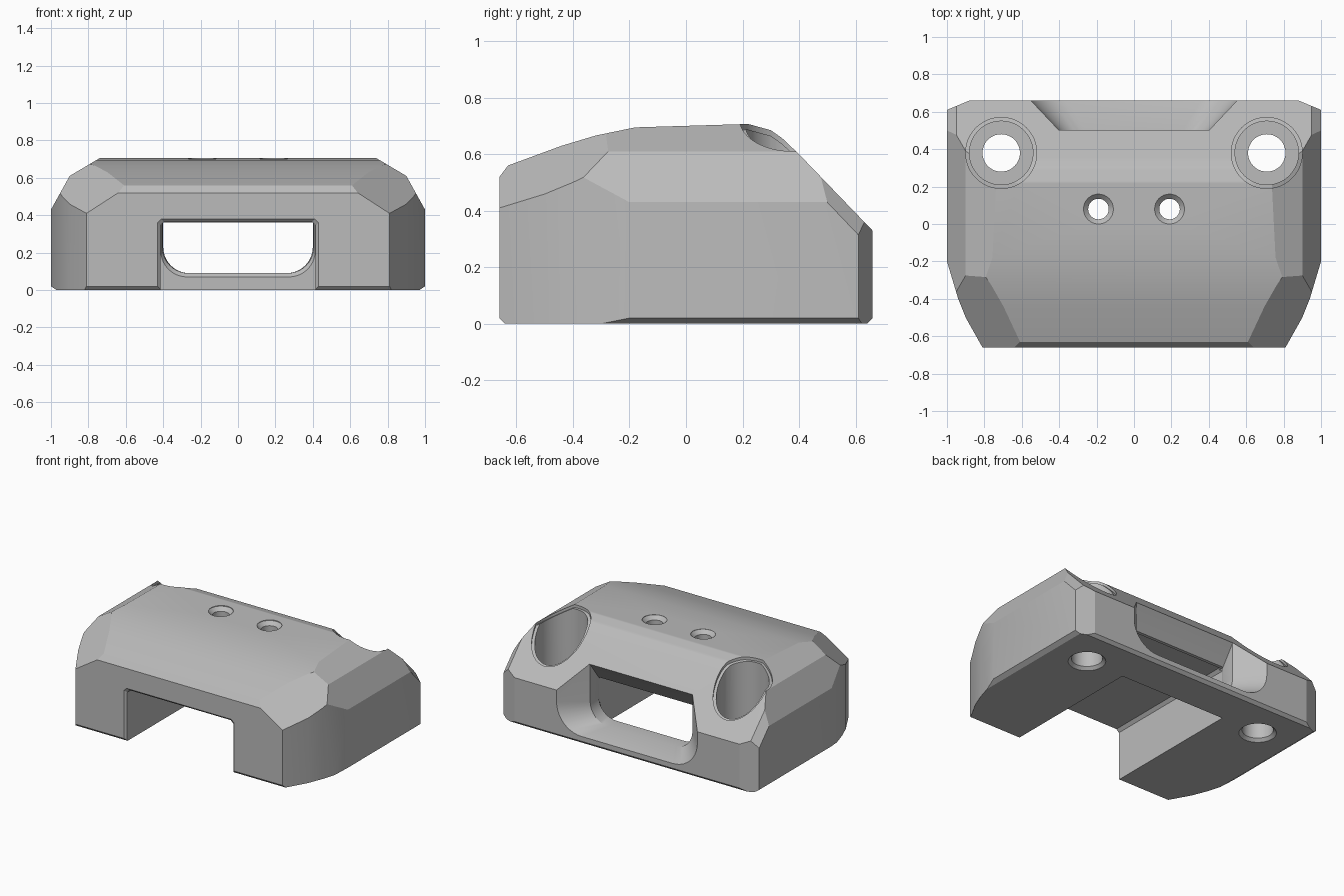
import bpy, bmesh, math
from mathutils import Vector

if "Cube" in bpy.data.objects:
    bpy.data.objects.remove(bpy.data.objects["Cube"], do_unlink=True)

grey = bpy.data.materials.new("plain_grey")
grey.use_nodes = True
colour = (0.5, 0.5, 0.5, 1)
grey.diffuse_color = colour
grey.node_tree.nodes["Principled BSDF"].inputs["Base Color"].default_value = colour


def make_object(name, bm):
    bmesh.ops.recalc_face_normals(bm, faces=bm.faces[:])
    mesh = bpy.data.meshes.new(name)
    bm.to_mesh(mesh)
    bm.free()
    mesh.materials.append(grey)
    obj = bpy.data.objects.new(name, mesh)
    bpy.context.collection.objects.link(obj)
    return obj


def skin(name, rings):
    """Closed solid through rings of equal point count."""
    bm = bmesh.new()
    loops = [[bm.verts.new(p) for p in ring] for ring in rings]
    n = len(loops[0])
    for a, b in zip(loops, loops[1:]):
        for i in range(n):
            j = (i + 1) % n
            bm.faces.new((a[i], a[j], b[j], b[i]))
    bm.faces.new(loops[0])
    bm.faces.new(loops[-1])
    return make_object(name, bm)


def lathe(name, x, y, steps, n=48):
    """Round solid from (radius, height) steps."""
    turn = [2 * math.pi * i / n for i in range(n)]
    return skin(name, [[(x + r * math.cos(a), y + r * math.sin(a), z) for a in turn]
                       for r, z in steps])


def subtract(obj, cutter, keep=False):
    mod = obj.modifiers.new("cut", "BOOLEAN")
    mod.operation = "DIFFERENCE"
    mod.solver = "EXACT"
    mod.object = cutter
    bpy.context.view_layer.update()
    graph = bpy.context.evaluated_depsgraph_get()
    mesh = bpy.data.meshes.new_from_object(obj.evaluated_get(graph))
    obj.modifiers.clear()
    obj.data = mesh
    if not keep:
        bpy.data.objects.remove(cutter, do_unlink=True)


def carve(bm, point, normal):
    """Slice off everything beyond a plane and cap the cut."""
    geom = bm.verts[:] + bm.edges[:] + bm.faces[:]
    bmesh.ops.bisect_plane(bm, geom=geom, dist=1e-5, plane_co=point,
                           plane_no=normal, clear_outer=True)
    rim = [e for e in bm.edges if e.is_boundary]
    if rim:
        bmesh.ops.holes_fill(bm, edges=rim, sides=0)


def carve_outline(bm, points, place, centre, mirror=False):
    """Carve one plane per outline segment, facing away from the centre."""
    for p, q in zip(points, points[1:]):
        normal = Vector((q[1] - p[1], p[0] - q[0]))
        if normal.dot(Vector(p) - Vector(centre)) < 0:
            normal.negate()
        for s in ((1, -1) if mirror else (1,)):
            carve(bm, place(s * p[0], p[1]), place(s * normal.x, normal.y))


def carve_corner(bm, a, b, c):
    a, b, c = Vector(a), Vector(b), Vector(c)
    normal = (b - a).cross(c - a)
    if normal.dot(a - Vector((0, 0, 0.3))) < 0:
        normal.negate()
    for s in (1, -1):
        carve(bm, (s * a.x, a.y, a.z), (s * normal.x, normal.y, normal.z))


# Body: a block carved to side, front and plan outlines
bm = bmesh.new()
bmesh.ops.create_cube(bm, size=3)
side = [(-0.64, 0), (-0.66, 0.02), (-0.66, 0.52), (-0.63, 0.56), (-0.44, 0.63),
        (-0.32, 0.666), (-0.18, 0.695), (0.22, 0.707), (0.3, 0.685), (0.34, 0.657),
        (0.4, 0.6), (0.66, 0.33), (0.66, 0.02), (0.64, 0), (-0.64, 0)]
front = [(0.97, 0), (1, 0.02), (1, 0.43), (0.9, 0.61), (0.74, 0.705)]
plan = [(0.81, -0.66), (0.9, -0.5), (0.94, -0.4), (1, -0.2), (1, 0.61), (0.88, 0.66)]
carve_outline(bm, side, lambda y, z: Vector((0, y, z)), (0, 0.3))
carve_outline(bm, front, lambda x, z: Vector((x, 0, z)), (0, 0.3), True)
carve_outline(bm, plan, lambda x, y: Vector((x, y, 0)), (0, 0), True)
# Front shoulder facets and rear slope edge chamfers
carve_corner(bm, (0.81, -0.66, 0.41), (0.64, -0.66, 0.52), (0.74, -0.37, 0.65))
carve_corner(bm, (1, 0.6, 0.325), (1, 0.5, 0.43), (0.95, 0.62, 0.37))
bmesh.ops.remove_doubles(bm, verts=bm.verts[:], dist=1e-4)
body = make_object("body", bm)

# Shallow rims that follow the top surface around the large bores
lowered = body.copy()
lowered.data = body.data.copy()
bpy.context.collection.objects.link(lowered)
lowered.location.z = -0.02
rims = []
for s in (1, -1):
    rim = lathe("bore_rim", s * 0.71, 0.38, [(0.19, 0.3), (0.19, 0.9)])
    subtract(rim, lowered, keep=True)
    rims.append(rim)
bpy.data.objects.remove(lowered, do_unlink=True)
for rim in rims:
    subtract(body, rim)

# Large stepped bores and small countersunk holes
for s in (1, -1):
    subtract(body, lathe("bore", s * 0.71, 0.38, [
        (0.14, -0.02), (0.1, 0.02), (0.1, 0.2), (0.17, 0.2), (0.17, 0.9)]))
    subtract(body, lathe("small_hole", s * 0.19, 0.08, [
        (0.055, 0.2), (0.055, 0.675), (0.08, 0.7), (0.08, 0.8)], 32))


# Front channel, open underneath, with a chamfered mouth
def channel_ring(y, w, top, c=0.02):
    return [(w, y, -0.1), (w, y, top - c), (w - c, y, top),
            (c - w, y, top), (-w, y, top - c), (-w, y, -0.1)]


subtract(body, skin("channel", [channel_ring(-0.68, 0.45, 0.4), channel_ring(-0.645, 0.415, 0.365),
                                channel_ring(0.38, 0.415, 0.365)]))


# Rear window: round-bottomed slot flaring out through the slope
def slot_ring(y, w, low, top, r):
    arc = [(w - r + r * math.cos(a), low + r - r * math.sin(a))
           for a in [math.pi / 2 * i / 10 for i in range(11)]]
    half = [(w, top)] + arc
    return [(x, y, z) for x, z in half] + [(-x, y, z) for x, z in reversed(half)]


subtract(body, skin("slot", [slot_ring(0.34, 0.39, 0.07, 0.355, 0.14),
                             slot_ring(0.38, 0.413, 0.07, 0.36, 0.14),
                             slot_ring(0.4, 0.405, 0.09, 0.362, 0.14),
                             slot_ring(0.5, 0.4, 0.09, 0.49, 0.14),
                             slot_ring(0.68, 0.57, 0.05, 0.68, 0.2)]))

# Soft shading across the gentle top facets
bpy.ops.object.select_all(action="DESELECT")
body.select_set(True)
bpy.context.view_layer.objects.active = body
bpy.ops.object.shade_smooth_by_angle(angle=math.radians(22))
